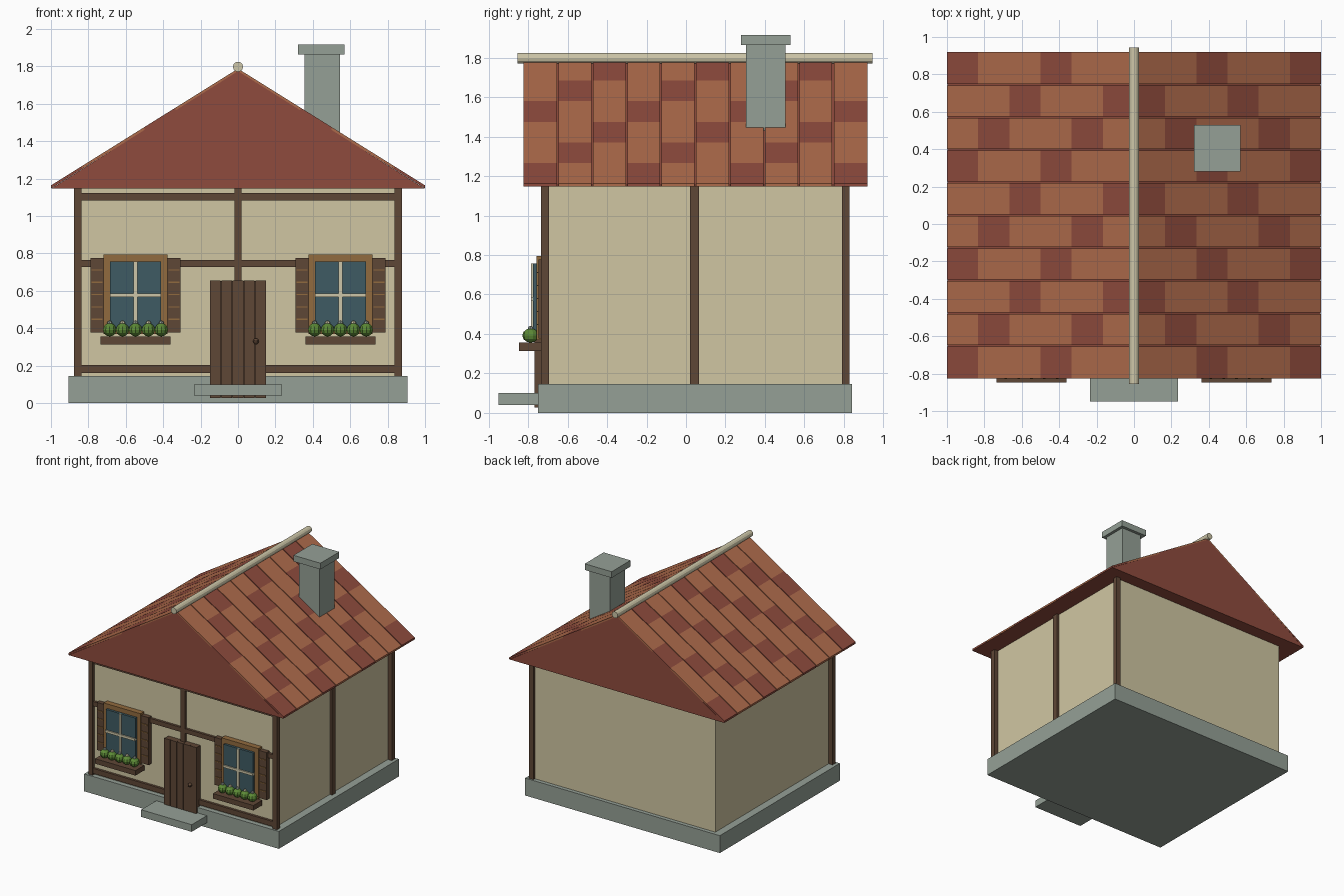
import bpy, bmesh, math

if "Cube" in bpy.data.objects:
    bpy.data.objects.remove(bpy.data.objects["Cube"])


def srgb(r, g, b):
    f = lambda c: c / 12.92 if c <= 0.04045 else ((c + 0.055) / 1.055) ** 2.4
    return (f(r / 255), f(g / 255), f(b / 255), 1.0)


def material(name, *rgb):
    m = bpy.data.materials.new(name)
    m.diffuse_color = srgb(*rgb)
    m.use_nodes = True
    m.node_tree.nodes["Principled BSDF"].inputs["Base Color"].default_value = m.diffuse_color
    return m


PLASTER = material("cream plaster", 208, 198, 162)
TIMBER = material("dark timber", 95, 71, 54)
STONE = material("grey stone", 149, 160, 150)
TILE = material("orange tile", 174, 107, 75)
RED = material("dark red tile", 143, 75, 61)
OCHRE = material("ochre wood", 145, 107, 62)
GLASS = material("teal glass", 62, 91, 99)
LEAF = material("leaf green", 92, 138, 54)
PALE = material("pale cream", 205, 198, 168)


def finish(name, bm, *mats):
    bmesh.ops.recalc_face_normals(bm, faces=bm.faces)
    me = bpy.data.meshes.new(name)
    bm.to_mesh(me)
    bm.free()
    for m in mats:
        me.materials.append(m)
    ob = bpy.data.objects.new(name, me)
    bpy.context.collection.objects.link(ob)
    return ob


def box(name, x, y, z, mat):
    """Box given as (min, max) pairs on each axis."""
    bm = bmesh.new()
    bmesh.ops.create_cube(bm, size=1)
    for v in bm.verts:
        v.co = [r[0] if c < 0 else r[1] for c, r in zip(v.co, (x, y, z))]
    return finish(name, bm, mat)


def ball(name, centre, radii, mat, u=10, v=6):
    bm = bmesh.new()
    bmesh.ops.create_uvsphere(bm, u_segments=u, v_segments=v, radius=1)
    for vert in bm.verts:
        vert.co = [c + r * p for c, r, p in zip(centre, radii, vert.co)]
    return finish(name, bm, mat)


# Foundation, walls and doorstep
box("foundation", (-.905, .905), (-.75, .843), (0, .146), STONE)
box("walls", (-.84, .84), (-.71, .81), (.14, 1.16), PLASTER)
box("doorstep", (-.235, .235), (-.95, -.745), (.04, .10), STONE)

# Timber framing
for side, s in (("left", -1), ("right", 1)):
    x = sorted((s * .837, s * .877))
    box(f"front_{side}_post", x, (-.735, -.695), (.146, 1.15), TIMBER)
box("back_right_post", (.837, .877), (.79, .83), (.146, 1.15), TIMBER)
box("middle_right_post", (.83, .862), (.02, .065), (.146, 1.15), TIMBER)
box("front_middle_post", (-.02, .02), (-.733, -.70), (.146, 1.15), TIMBER)
for name, z0, z1 in (("bottom", .16, .203), ("middle", .727, .765), ("top", 1.083, 1.123)):
    box(f"front_{name}_beam", (-.84, .84), (-.73, -.70), (z0, z1), TIMBER)

# Roof body: closed triangular prism
Y0, Y1 = -.825, .92
bm = bmesh.new()
ends = [[bm.verts.new((x, y, z)) for x, z in ((-.997, 1.148), (.997, 1.148), (0, 1.775))]
        for y in (Y0, Y1)]
for e in ends:
    bm.faces.new(e)
for i in range(3):
    j = (i + 1) % 3
    bm.faces.new((ends[0][i], ends[0][j], ends[1][j], ends[1][i]))
finish("roof_body", bm, RED)

# Roof tiles: ten strips per slope, six tiles each, every third tile dark
ROWS, SEGS, GAP = 10, 6, .004
for side, s in (("left", -1), ("right", 1)):
    bm = bmesh.new()
    step = (Y1 - Y0) / ROWS
    for r in range(ROWS):
        ya = Y0 + r * step + (GAP if r else 0)
        yb = Y0 + (r + 1) * step - (GAP if r < ROWS - 1 else 0)
        rings = []
        for k in range(SEGS + 1):
            t = k / SEGS
            x, top, low = s * t, 1.788 - .624 * t, 1.772 - .624 * t
            rings.append([bm.verts.new(p) for p in
                          ((x, ya, top), (x, yb, top), (x, yb, low), (x, ya, low))])
        bm.faces.new(rings[0])
        bm.faces.new(rings[-1]).material_index = int((r + SEGS - 1) % 3 == 2)
        for k in range(SEGS):
            for i in range(4):
                j = (i + 1) % 4
                f = bm.faces.new((rings[k][i], rings[k][j], rings[k + 1][j], rings[k + 1][i]))
                f.material_index = int((r + k) % 3 == 2)
    finish(f"{side}_roof_tiles", bm, TILE, RED)

# Ridge pole
bm = bmesh.new()
bmesh.ops.create_cone(bm, cap_ends=True, segments=12, radius1=.027, radius2=.027, depth=1.8)
for v in bm.verts:
    x, y, z = v.co
    v.co = (x, z + .045, y + 1.798)
finish("ridge_pole", bm, PALE)

# Chimney
box("chimney", (.355, .545), (.305, .505), (1.41, 1.87), STONE)
box("chimney_cap", (.32, .57), (.28, .53), (1.865, 1.917), STONE)

# Door: planks over a backing board, and a knob
box("door_back", (-.148, .148), (-.757, -.70), (.03, .652), TIMBER)
for i in range(5):
    x = -.152 + i * .0608
    box(f"door_plank_{i + 1}", (x + .002, x + .0588), (-.768, -.75), (.028, .655), TIMBER)
ball("door_knob", (.096, -.776, .33), (.016, .016, .016), TIMBER, 10, 8)

# Windows with shutters and flower boxes
for side, cx in (("left", -.548), ("right", .548)):
    def part(name, x0, x1, y0, y1, z0, z1, mat):
        box(f"{side}_{name}", (cx + x0, cx + x1), (y0, y1), (z0, z1), mat)

    part("window_frame", -.171, .171, -.757, -.70, .37, .795, OCHRE)
    part("window_glass", -.137, .137, -.777, -.74, .40, .757, GLASS)
    part("window_upright_bar", -.010, .010, -.786, -.76, .40, .757, PALE)
    part("window_cross_bar", -.137, .137, -.787, -.76, .567, .587, PALE)
    for end, s in (("outer", -1), ("inner", 1)):
        a, b = sorted((s * .171, s * .241))
        part(f"{end}_shutter", a, b, -.748, -.70, .378, .777, TIMBER)
        for i in range(5):
            z = .445 + i * .066
            part(f"{end}_shutter_slat_{i + 1}", a + .006, b - .006, -.755, -.74, z, z + .006, OCHRE)
    part("flower_box", -.188, .188, -.847, -.73, .314, .356, TIMBER)
    for i in range(5):
        x = cx + (i - 2) * .069
        ball(f"{side}_shrub_{i + 1}", (x, -.788, .392), (.037, .042, .036), LEAF)
        ball(f"{side}_blossom_{i + 1}", (x, -.788, .427), (.014, .014, .014),
             STONE if i % 2 == 0 else PALE, 8, 5)
